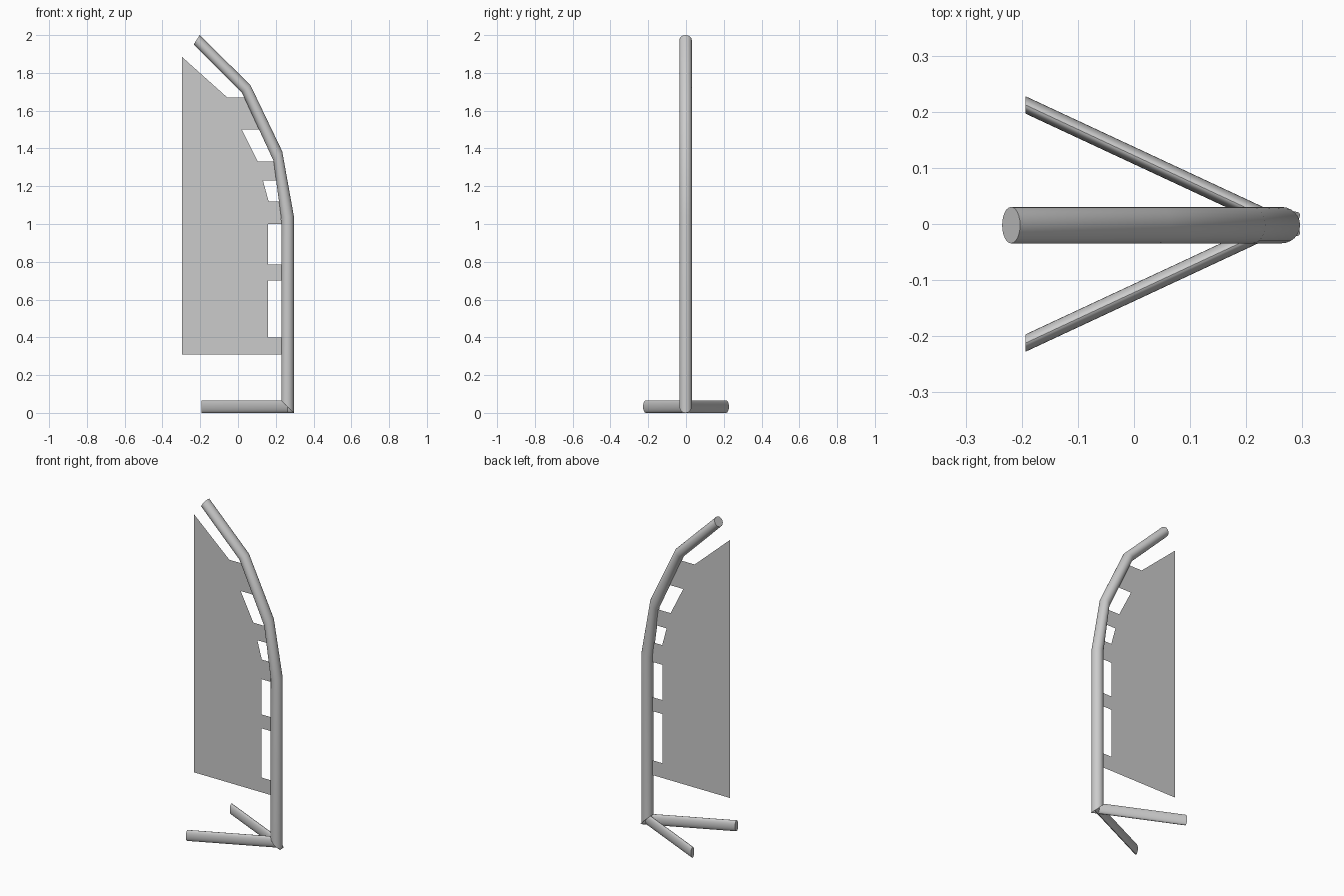
import bpy, bmesh
from math import cos, sin, pi

if "Cube" in bpy.data.objects:
    bpy.data.objects.remove(bpy.data.objects["Cube"])

SIDES = 24


def finish(name, bm, smooth):
    me = bpy.data.meshes.new(name)
    bm.to_mesh(me)
    bm.free()
    ob = bpy.data.objects.new(name, me)
    bpy.context.collection.objects.link(ob)
    if smooth:
        bpy.ops.object.select_all(action='DESELECT')
        ob.select_set(True)
        bpy.context.view_layer.objects.active = ob
        bpy.ops.object.shade_smooth_by_angle(angle=pi / 6)
    return ob


def tube(name, stations, half_width):
    """Mitred tube; each station is (inner xz point, outer xz point, y centre)."""
    bm = bmesh.new()
    rings = []
    for (xi, zi), (xo, zo), y in stations:
        ring = []
        for i in range(SIDES):
            a = 2 * pi * i / SIDES
            c = cos(a) / 2
            ring.append(bm.verts.new(((xi + xo) / 2 + (xo - xi) * c,
                                      y + half_width * sin(a),
                                      (zi + zo) / 2 + (zo - zi) * c)))
        rings.append(ring)
    for r0, r1 in zip(rings, rings[1:]):
        for i in range(SIDES):
            j = (i + 1) % SIDES
            bm.faces.new((r0[i], r0[j], r1[j], r1[i]))
    bm.faces.new(rings[0])
    bm.faces.new(rings[-1])
    bmesh.ops.recalc_face_normals(bm, faces=bm.faces)
    return finish(name, bm, True)


# Bent pole, mitred at every kink
PY = -0.002
elbow = ((0.229, 0.066), (0.296, 0.0))
tube("pole", [
    (*elbow, PY),
    ((0.229, 1.03), (0.296, 1.04), PY),
    ((0.188, 1.335), (0.234, 1.385), PY),
    ((0.02, 1.697), (0.066, 1.735), PY),
    ((-0.235, 1.95), (-0.203, 2.0), PY),
], 0.0325)

# Two splayed feet: shear the start ring so it runs along the foot direction
for side, label in ((1, "back"), (-1, "front")):
    foot = tube("foot_" + label, [
        (*elbow, 0.0),
        ((-0.193, 0.066), (-0.193, 0.0), 0.0),
    ], 0.0155)
    for v in foot.data.vertices:
        v.co.y += side * (0.262 - v.co.x) * 0.466

# Flat sail panel with tabs reaching the pole
outline = [
    (-0.297, 0.31), (0.231, 0.31), (0.231, 0.40), (0.16, 0.40),
    (0.16, 0.70), (0.231, 0.70), (0.231, 0.785), (0.16, 0.785),
    (0.16, 1.0), (0.231, 1.0), (0.219, 1.12), (0.162, 1.12),
    (0.132, 1.23), (0.204, 1.23), (0.191, 1.33), (0.105, 1.33),
    (0.02, 1.50), (0.113, 1.50), (0.035, 1.67), (-0.057, 1.67),
    (-0.297, 1.885),
]
bm = bmesh.new()
bm.faces.new([bm.verts.new((x, PY, z)) for x, z in outline])
finish("sail_panel", bm, False)
